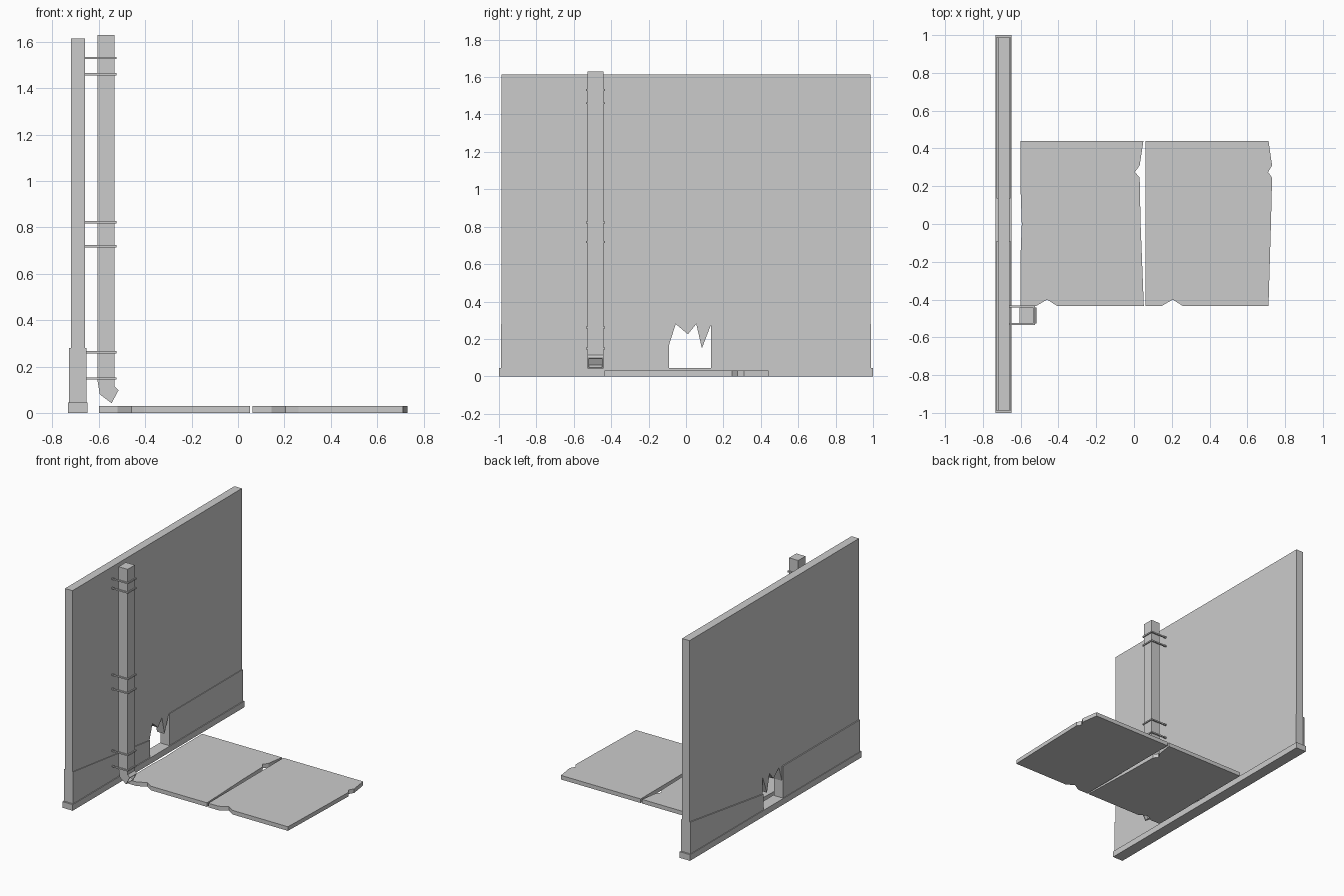
import bpy, bmesh
from mathutils import Vector

if "Cube" in bpy.data.objects:
    bpy.data.objects.remove(bpy.data.objects["Cube"])


def prism(name, pts, axis, a, b):
    """Extrude a 2D outline along one axis from a to b."""
    place = {'x': lambda p, t: (t, p[0], p[1]),
             'y': lambda p, t: (p[0], t, p[1]),
             'z': lambda p, t: (p[0], p[1], t)}[axis]
    bm = bmesh.new()
    face = bm.faces.new([bm.verts.new(place(p, a)) for p in pts])
    ext = bmesh.ops.extrude_face_region(bm, geom=[face])
    moved = [g for g in ext['geom'] if isinstance(g, bmesh.types.BMVert)]
    offset = Vector(place((0, 0), b)) - Vector(place((0, 0), a))
    bmesh.ops.translate(bm, verts=moved, vec=offset)
    bmesh.ops.recalc_face_normals(bm, faces=bm.faces)
    me = bpy.data.meshes.new(name)
    bm.to_mesh(me)
    bm.free()
    ob = bpy.data.objects.new(name, me)
    bpy.context.collection.objects.link(ob)
    return ob


# Wall panel with the jagged hole at its foot
prism('wall', [(-.987, .045), (-.09, .045), (-.09, .17), (-.055, .28), (.01, .225),
               (.055, .28), (.085, .15), (.135, .28), (.135, .045), (.987, .045),
               (.987, 1.615), (-.987, 1.615)], 'x', -.72, -.659)

# Skirting slab under the wall
prism('wall_base', [(-1, 0), (1, 0), (1, .045), (-1, .045)], 'x', -.733, -.648)

# Thicker lower wall facing, broken around the hole on both sides
for side, x0, x1, zl, zr in (('front', -.659, -.654, .17, .28),
                             ('back', -.728, -.72, .28, .16)):
    prism(f'lower_facing_{side}_left',
          [(-.99, .045), (-.09, .045), (-.09, zl), (-.99, .28)], 'x', x0, x1)
    prism(f'lower_facing_{side}_right',
          [(.135, .045), (.99, .045), (.99, .28), (.135, zr)], 'x', x0, x1)

# Square drainpipe with a bent foot
pipe = prism('drainpipe', [(-.606, 1.63), (-.606, .14), (-.596, .08), (-.545, .042),
                           (-.515, .098), (-.532, .115), (-.532, 1.63)],
             'y', -.526, -.442)

# Recessed mouth at the foot of the pipe
bm = bmesh.new()
bm.from_mesh(pipe.data)
mouth = min((f for f in bm.faces if f.normal.x > .5 and f.normal.z < -.2),
            key=lambda f: f.calc_center_median().z)
bmesh.ops.inset_individual(bm, faces=[mouth], thickness=.009)
ext = bmesh.ops.extrude_discrete_faces(bm, faces=[mouth])['faces'][0]
bmesh.ops.translate(bm, verts=ext.verts, vec=-ext.normal * .03)
bm.to_mesh(pipe.data)
bm.free()

# U-shaped straps holding the pipe to the wall
strap = [(-.66, -.534), (-.524, -.534), (-.524, -.432), (-.66, -.432),
         (-.66, -.442), (-.533, -.442), (-.533, -.525), (-.66, -.525)]
for i, z in enumerate((.148, .262, .718, .822, 1.46, 1.53)):
    prism(f'pipe_strap_{i + 1}', strap, 'z', z - .005, z + .005)

# Two chipped paving slabs
prism('paving_slab_left', [(-.6, .44), (.05, .44), (.03, .31), (.005, .275), (.03, .245),
                           (.035, 0), (.052, -.435), (-.405, -.435), (-.46, -.40),
                           (-.52, -.435), (-.6, -.435), (-.6, -.15), (-.594, 0),
                           (-.6, .17)], 'z', 0, .03)
prism('paving_slab_right', [(.062, .44), (.712, .44), (.731, .31), (.71, .275),
                            (.731, .245), (.725, 0), (.712, -.435), (.26, -.435),
                            (.205, -.40), (.145, -.435), (.062, -.435)], 'z', 0, .03)
